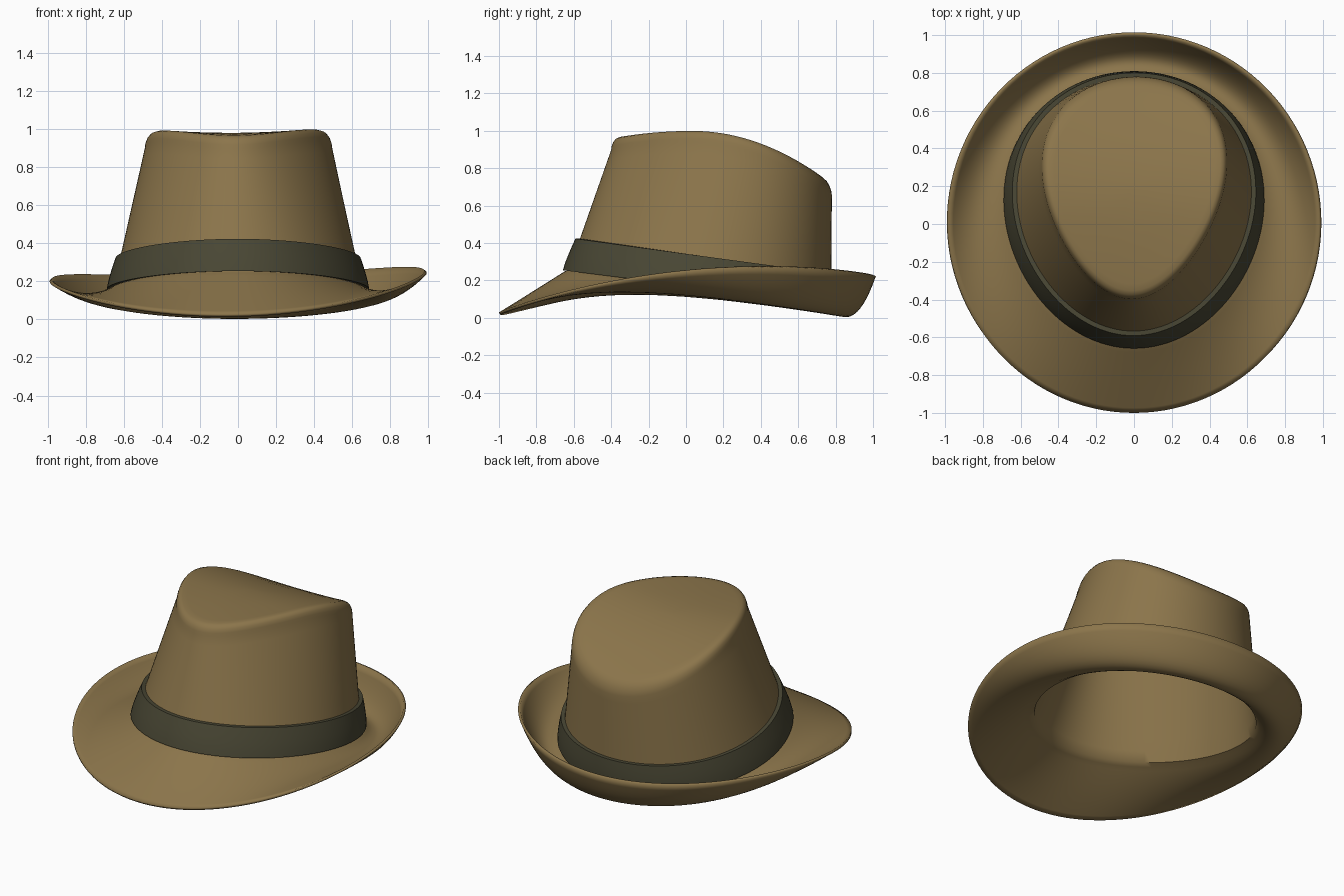
import bpy, bmesh, math
from mathutils import Vector

if "Cube" in bpy.data.objects:
    bpy.data.objects.remove(bpy.data.objects["Cube"])

N = 112  # points around the hat


def material(name, rgb):
    m = bpy.data.materials.new(name)
    m.diffuse_color = (*rgb, 1)
    m.use_nodes = True
    m.node_tree.nodes["Principled BSDF"].inputs["Base Color"].default_value = m.diffuse_color
    return m


felt = material("tan felt", (0.26, 0.178, 0.07))
ribbon = material("dark olive ribbon", (0.066, 0.062, 0.034))


# Shape rules; t = 0 is the back, t = pi the front
def base_z(y):
    return 0.26 - 0.13 * (y + 0.64)


def top_z(x, y):
    a = 0.50 if y > 0.03 else 0.20
    return 1.0 - a * (y - 0.03) ** 2 + 0.008 * x


def base_pt(t):
    c, s = math.cos(t), math.sin(t)
    y = 0.075 + 0.70 * c
    return Vector((0.655 * s * (1 + 0.08 * c), y, base_z(y)))


def top_pt(t, r, drop):
    c, s = math.cos(t), math.sin(t)
    x = r * (0.48 * s * (1 + 0.24 * c)) + 0.012 * c
    y = 0.19 + r * 0.59 * c
    return Vector((x, y, top_z(x, y) - drop))


def wall_pt(t, u):
    return base_pt(t).lerp(top_pt(t, 1, 0.065), u)


def brim_pt(t, s):
    c, n = math.cos(t), math.sin(t)
    b = base_pt(t)
    x = b.x + (0.98 * n - b.x) * s
    y = b.y + (c - b.y) * s
    rim = 0.228 + 0.10 * c - 0.105 * c * c + 0.022 * n
    mid = 0.055 - 0.12 * c - 0.035 * c * c
    z = b.z * (1 - s) ** 2 + 2 * mid * s * (1 - s) + rim * s * s
    return Vector((x, y, z + 0.005))


def band_pt(t, f, out):
    b = base_pt(t)
    z0 = b.z - 0.004
    z1 = 0.42 - 0.136 * (b.y + 0.6)
    u = (z0 + (z1 - z0) * f - b.z) / (top_pt(t, 1, 0.065).z - b.z)
    p = wall_pt(t, u)
    return p + Vector((p.x, p.y - 0.075, 0)).normalized() * out


def loft(name, rings, mat, cap=False, loop=False):
    """Join rings (functions of t) with quads."""
    bm = bmesh.new()
    rows = [[bm.verts.new(f(2 * math.pi * i / N)) for i in range(N)] for f in rings]
    pairs = list(zip(rows, rows[1:]))
    if loop:
        pairs.append((rows[-1], rows[0]))
    for a, b in pairs:
        for i in range(N):
            j = (i + 1) % N
            bm.faces.new((a[j], a[i], b[i], b[j]))
    if cap:
        bm.faces.new(rows[-1])
    bmesh.ops.recalc_face_normals(bm, faces=bm.faces)
    bm.normal_update()
    if cap and max(bm.faces, key=lambda f: f.calc_center_median().z).normal.z < 0:
        bmesh.ops.reverse_faces(bm, faces=bm.faces)
    me = bpy.data.meshes.new(name)
    bm.to_mesh(me)
    bm.free()
    me.materials.append(mat)
    ob = bpy.data.objects.new(name, me)
    bpy.context.collection.objects.link(ob)
    bpy.context.view_layer.objects.active = ob
    ob.select_set(True)
    bpy.ops.object.shade_smooth_by_angle(angle=math.radians(50))
    ob.select_set(False)
    return ob


# Hat body: brim from rim inward, crown wall, rounded edge, dished top
rings = [lambda t, s=1 - k / 14: brim_pt(t, s) for k in range(14)]
rings += [lambda t, u=k / 12: wall_pt(t, u) for k in range(13)]
for r, d in ((0.995, 0.045), (0.98, 0.024), (0.955, 0.009), (0.92, 0.004), (0.86, 0.006),
             (0.75, 0.010), (0.6, 0.014), (0.45, 0.017), (0.3, 0.019), (0.15, 0.02), (0.03, 0.02)):
    rings.append(lambda t, r=r, d=d: top_pt(t, r, d))
hat = loft("hat_body", rings, felt, cap=True)
shell = hat.modifiers.new("thickness", "SOLIDIFY")
shell.thickness = 0.016
shell.offset = -1

# Ribbon band around the crown: closed cross-section
section = [(0, 0.0), (0, 0.032), (0.25, 0.034), (0.5, 0.032), (0.75, 0.029), (1, 0.024), (1, 0.0)]
loft("hat_band", [lambda t, f=f, o=o: band_pt(t, f, o) for f, o in section], ribbon, loop=True)
